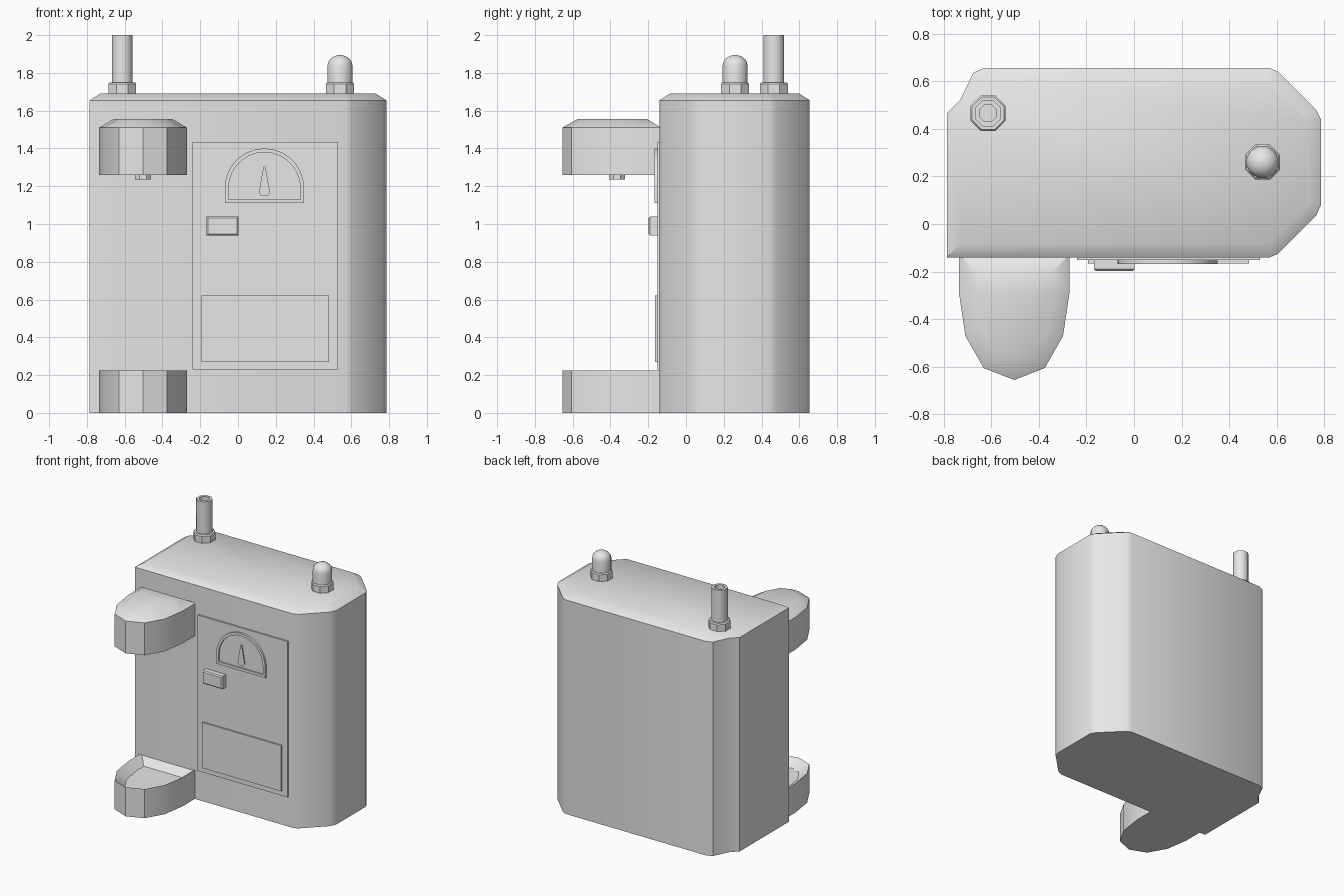
import bpy, bmesh, math
from mathutils import Matrix, Vector

cube = bpy.data.objects.get("Cube")
if cube:
    bpy.data.objects.remove(cube, do_unlink=True)

grey = bpy.data.materials.new("plain grey")
grey.use_nodes = True
grey.diffuse_color = (0.8, 0.8, 0.8, 1)
grey.node_tree.nodes["Principled BSDF"].inputs["Base Color"].default_value = (0.8, 0.8, 0.8, 1)

UPRIGHT = Matrix.Identity(4)
# Turns a profile drawn in (x, z) so that its height runs towards the front
FACING = Matrix.Rotation(math.pi / 2, 4, "X")


def stack(name, rings, turn=UPRIGHT, smooth=35):
    """Skin a list of (outline, height) rings and cap both ends."""
    bm = bmesh.new()
    loops = [[bm.verts.new((x, y, h)) for x, y in pts] for pts, h in rings]
    for a, b in zip(loops, loops[1:]):
        for i in range(len(a)):
            j = (i + 1) % len(a)
            bm.faces.new((a[i], a[j], b[j], b[i]))
    bm.faces.new(loops[0][::-1])
    bm.faces.new(loops[-1])
    bmesh.ops.transform(bm, matrix=turn, verts=bm.verts)
    bmesh.ops.recalc_face_normals(bm, faces=bm.faces)
    mesh = bpy.data.meshes.new(name)
    bm.to_mesh(mesh)
    bm.free()
    mesh.materials.append(grey)
    obj = bpy.data.objects.new(name, mesh)
    bpy.context.collection.objects.link(obj)
    bpy.ops.object.select_all(action="DESELECT")
    obj.select_set(True)
    bpy.context.view_layer.objects.active = obj
    bpy.ops.object.shade_smooth_by_angle(angle=math.radians(smooth))
    return obj


def inset(pts, d):
    """Move every edge of a counter-clockwise outline inwards by d."""
    out = []
    for i, p in enumerate(pts):
        p = Vector(p)
        e1 = (p - Vector(pts[i - 1])).normalized()
        e2 = (Vector(pts[(i + 1) % len(pts)]) - p).normalized()
        n1, n2 = Vector((-e1.y, e1.x)), Vector((-e2.y, e2.x))
        out.append(tuple(p + (n1 + n2) * d / (1 + n1.dot(n2))))
    return out


def rect(x0, x1, y0, y1):
    return [(x0, y0), (x1, y0), (x1, y1), (x0, y1)]


def ngon(x, y, r, n=8):
    angles = [2 * math.pi * (i + 0.5) / n for i in range(n)]
    return [(x + r * math.cos(a), y + r * math.sin(a)) for a in angles]


# Main cabinet with cut corners and a softened top
cabinet = [(-0.785, -0.14), (0.57, -0.14), (0.605, -0.125), (0.765, 0.035), (0.785, 0.08),
           (0.785, 0.44), (0.765, 0.48), (0.605, 0.64), (0.57, 0.655), (-0.63, 0.655),
           (-0.675, 0.635), (-0.73, 0.52), (-0.785, 0.465)]
stack("cabinet", [(cabinet, 0), (cabinet, 1.655), (inset(cabinet, 0.055), 1.69)])

# Rounded tray and the matching dispenser hood above it
half = [(0.232, -0.13), (0.232, -0.29), (0.205, -0.47), (0.128, -0.605)]
scoop = [(-0.503 - x, y) for x, y in half] + [(-0.503, -0.655)]
scoop += [(-0.503 + x, y) for x, y in reversed(half)]
stack("tray", [(scoop, 0), (scoop, 0.225), (inset(scoop, 0.07), 0.17)])
stack("dispenser_hood", [(scoop, 1.26), (scoop, 1.51), (inset(scoop, 0.075), 1.555)])
stack("nozzle", [(ngon(-0.503, -0.365, 0.046), 1.235), (ngon(-0.503, -0.365, 0.046), 1.27)])

# Front panel, flap and button
panel = rect(-0.24, 0.53, 0.23, 1.435)
stack("front_panel", [(panel, 0.13), (panel, 0.152)], FACING)
flap = rect(-0.193, 0.483, 0.27, 0.622)
stack("flap", [(flap, 0.14), (flap, 0.165)], FACING)
button = rect(-0.168, 0.003, 0.94, 1.04)
stack("button", [(button, 0.14), (button, 0.19), (inset(button, 0.008), 0.198)], FACING)

# Arched gauge frame with a sunken dial, and its tapered needle
arch = [(-0.07, 1.11), (0.35, 1.11)]
arch += [(0.14 + 0.21 * math.cos(a), 1.19 + 0.21 * math.sin(a))
         for a in [math.pi * i / 14 for i in range(15)]]
dial = inset(arch, 0.02)
stack("gauge", [(arch, 0.14), (arch, 0.167), (dial, 0.167), (dial, 0.154)], FACING)
needle = [(0.11, 1.165), (0.125, 1.148), (0.155, 1.148), (0.17, 1.165), (0.145, 1.305), (0.135, 1.305)]
stack("needle", [(needle, 0.15), (needle, 0.163)], FACING)


def mount(name, x, y):
    """Eight-sided collar on the roof."""
    stack(name, [(ngon(x, y, 0.08), 1.68), (ngon(x, y, 0.08), 1.742), (ngon(x, y, 0.073), 1.75)])


# Signal lamp with a domed cap
mount("lamp_collar", 0.54, 0.26)
dome = [(ngon(0.54, 0.26, 0.069, 12), 1.74)]
for i in range(5):
    a = math.radians(20 * i)
    dome.append((ngon(0.54, 0.26, 0.069 * math.cos(a), 12), 1.836 + 0.059 * math.sin(a)))
stack("lamp", dome, smooth=50)

# Hollow chimney pipe
mount("pipe_collar", -0.613, 0.465)
outer, inner = ngon(-0.613, 0.465, 0.059), ngon(-0.613, 0.465, 0.038)
stack("pipe", [(outer, 1.74), (outer, 2.0), (inner, 2.0), (inner, 1.94)], smooth=50)
